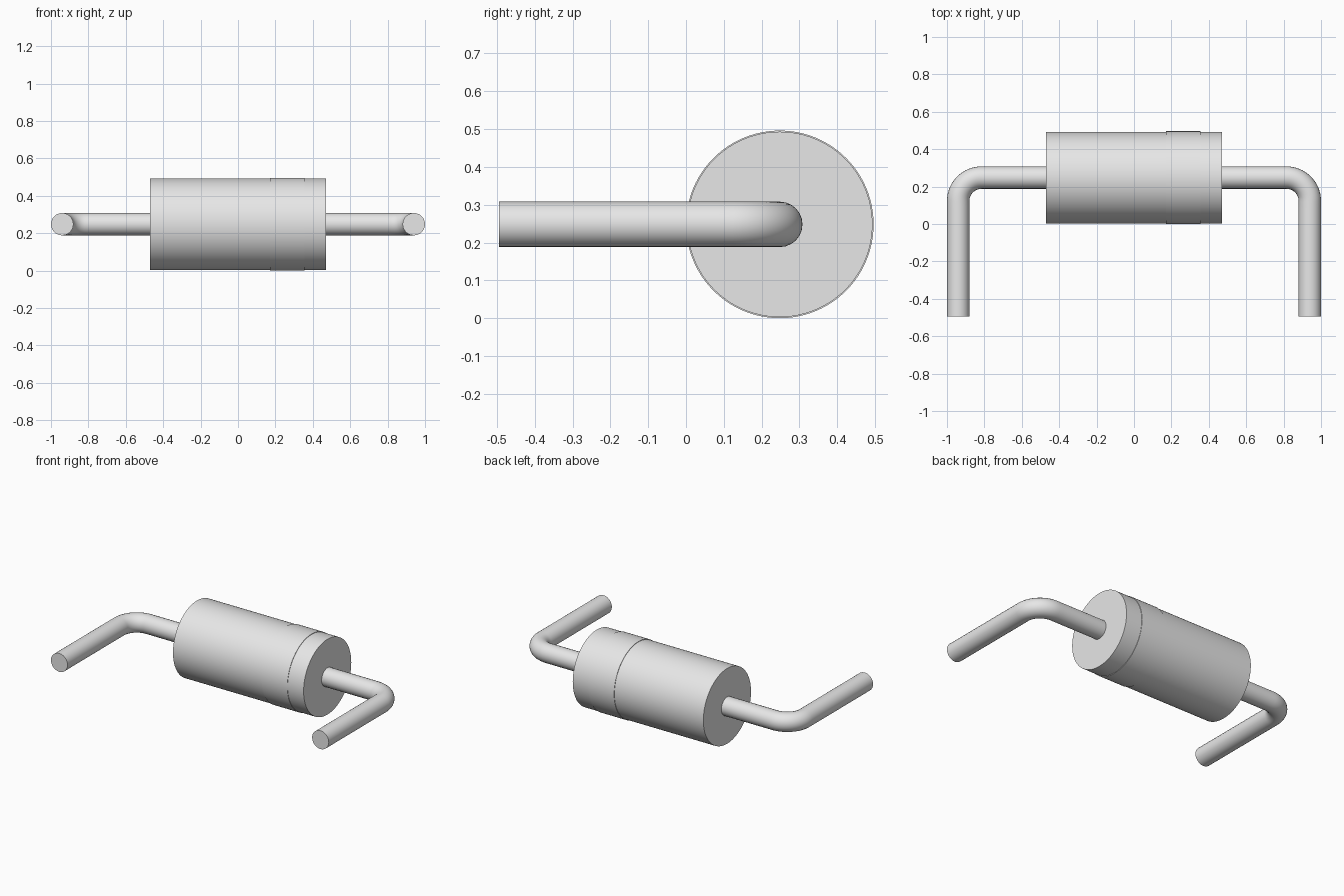
import bpy
from math import pi, radians
from mathutils import Vector

cube = bpy.data.objects.get("Cube")
if cube:
    bpy.data.objects.remove(cube)

AXIS_Y = AXIS_Z = 0.248   # shared axis of the body and the leads

grey = bpy.data.materials.new("light_grey")
grey.use_nodes = True
grey.diffuse_color = (0.8, 0.8, 0.8, 1)
grey.node_tree.nodes["Principled BSDF"].inputs["Base Color"].default_value = (0.8, 0.8, 0.8, 1)


def finish(obj, name):
    obj.name = name
    obj.data.materials.append(grey)
    bpy.ops.object.select_all(action='DESELECT')
    obj.select_set(True)
    bpy.context.view_layer.objects.active = obj


def drum(name, x0, x1, radius):
    """Cylinder lying along x."""
    bpy.ops.mesh.primitive_cylinder_add(
        vertices=96, radius=radius, depth=x1 - x0,
        location=((x0 + x1) / 2, AXIS_Y, AXIS_Z), rotation=(0, pi / 2, 0))
    finish(bpy.context.object, name)
    bpy.ops.object.shade_smooth_by_angle(angle=radians(30))


def lead(name, side):
    """Round wire leaving the body end and bending forward."""
    bend, x_out, y_tip = 0.125, 0.94, -0.495
    handle = bend * 0.5523
    along, forward = Vector((side, 0, 0)), Vector((0, -1, 0))
    corner = Vector((side * x_out, AXIS_Y, AXIS_Z))
    start = Vector((side * 0.46, AXIS_Y, AXIS_Z))
    tip = Vector((side * x_out, y_tip, AXIS_Z))
    a, b = corner - along * bend, corner + forward * bend

    curve = bpy.data.curves.new(name, 'CURVE')
    curve.dimensions = '3D'
    curve.bevel_depth = 0.06
    curve.bevel_resolution = 10
    curve.resolution_u = 16
    curve.use_fill_caps = True
    spline = curve.splines.new('BEZIER')
    spline.bezier_points.add(3)
    # position, incoming handle, outgoing handle
    knots = [(start, start - along * 0.05, start.lerp(a, 0.33)),
             (a, a.lerp(start, 0.33), a + along * handle),
             (b, b - forward * handle, b.lerp(tip, 0.33)),
             (tip, tip.lerp(b, 0.33), tip + forward * 0.05)]
    for point, (co, left, right) in zip(spline.bezier_points, knots):
        point.handle_left_type = point.handle_right_type = 'FREE'
        point.co, point.handle_left, point.handle_right = co, left, right

    obj = bpy.data.objects.new(name, curve)
    bpy.context.collection.objects.link(obj)
    finish(obj, name)
    bpy.ops.object.convert(target='MESH')
    bpy.ops.object.shade_smooth_by_angle(angle=radians(30))


# Body with its slightly raised marker band
drum("body", -0.47, 0.47, 0.245)
drum("marker_band", 0.17, 0.355, 0.248)

# Bent wire leads
lead("left_lead", 1)
lead("right_lead", -1)
